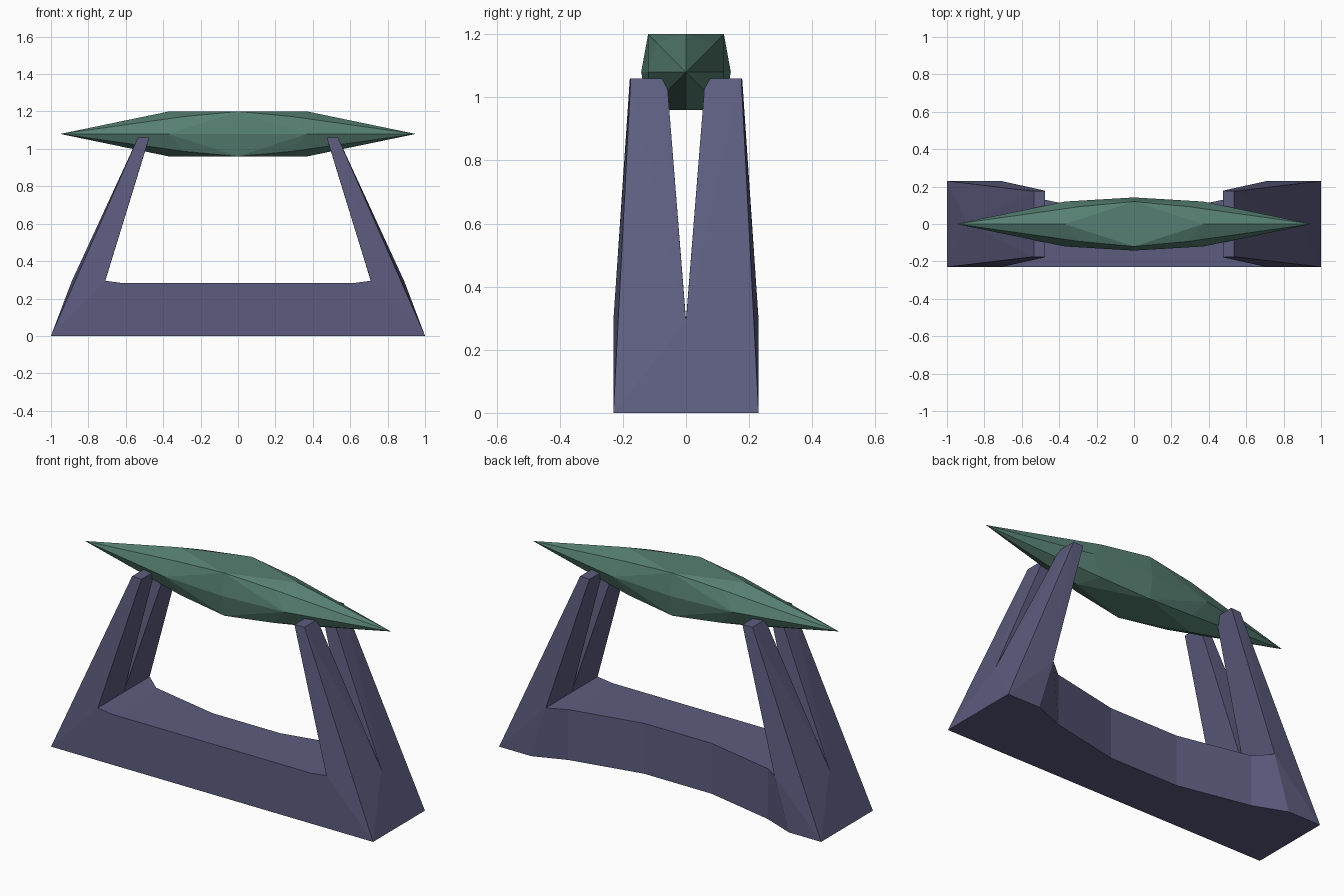
import bpy, bmesh

if "Cube" in bpy.data.objects:
    bpy.data.objects.remove(bpy.data.objects["Cube"])


def material(name, rgb):
    m = bpy.data.materials.new(name)
    m.diffuse_color = (*rgb, 1)
    m.use_nodes = True
    m.node_tree.nodes["Principled BSDF"].inputs["Base Color"].default_value = m.diffuse_color
    return m


GREEN = material("dull green", (0.093, 0.212, 0.168))
PURPLE = material("slate purple", (0.107, 0.107, 0.212))


def finish(bm, name, mat):
    bmesh.ops.recalc_face_normals(bm, faces=bm.faces)
    mesh = bpy.data.meshes.new(name)
    bm.to_mesh(mesh)
    bm.free()
    mesh.materials.append(mat)
    bpy.context.collection.objects.link(bpy.data.objects.new(name, mesh))


def hull(name, points, mat):
    bm = bmesh.new()
    for p in points:
        bm.verts.new(p)
    res = bmesh.ops.convex_hull(bm, input=bm.verts)
    junk = {g for g in res["geom_interior"] + res["geom_unused"]
            if isinstance(g, bmesh.types.BMVert)}
    bmesh.ops.delete(bm, geom=list(junk), context='VERTS')
    bmesh.ops.dissolve_limit(bm, angle_limit=0.01, verts=bm.verts, edges=bm.edges)
    finish(bm, name, mat)


# faceted spindle resting on top: one octant mirrored around its centre
MID = 1.08
octant = [(0.95, 0, 0), (0.37, 0, 0.12), (0.37, 0.12, 0),
          (0, 0.142, 0), (0.29, 0.093, 0.093), (0, 0.12, 0.12)]
spindle = {(sx * x, sy * y, MID + sz * z) for x, y, z in octant
           for sx in (1, -1) for sy in (1, -1) for sz in (1, -1)}
hull("spindle", sorted(spindle), GREEN)

# four leaning legs, joined in pairs below a V-shaped notch
leg = [(1, 0.23, 0), (1, 0, 0), (0.8, 0.23, 0), (0.8, 0, 0),
       (0.71, 0.23, 0.295), (0.71, 0, 0.295), (0.89, 0, 0.29),
       (0.535, 0.175, 1.06), (0.475, 0.178, 1.06),
       (0.535, 0.077, 1.06), (0.475, 0.077, 1.06),
       (0.55, 0.058, 1.025), (0.485, 0.058, 1.025)]
for sx, side in ((1, "right"), (-1, "left")):
    for sy, end in ((-1, "front"), (1, "back")):
        hull(f"{end}_{side}_leg", [(sx * x, sy * y, z) for x, y, z in leg], PURPLE)

# base beam: straight front, hollowed back
# each station: bottom x, top x, back y, top z
half = [(0.8, 0.71, 0.23, 0.295), (0.62, 0.62, 0.16, 0.283), (0.21, 0.21, 0.074, 0.283)]
stations = [(-a, -b, y, z) for a, b, y, z in half] + half[::-1]
bm = bmesh.new()
rings = [[bm.verts.new(p) for p in ((a, -0.23, 0), (a, y, 0), (b, y, z), (b, -0.23, z))]
         for a, b, y, z in stations]
for r, s in zip(rings, rings[1:]):
    for i in range(4):
        j = (i + 1) % 4
        bm.faces.new((r[i], r[j], s[j], s[i]))
bm.faces.new(rings[0])
bm.faces.new(rings[-1])
finish(bm, "base_beam", PURPLE)
